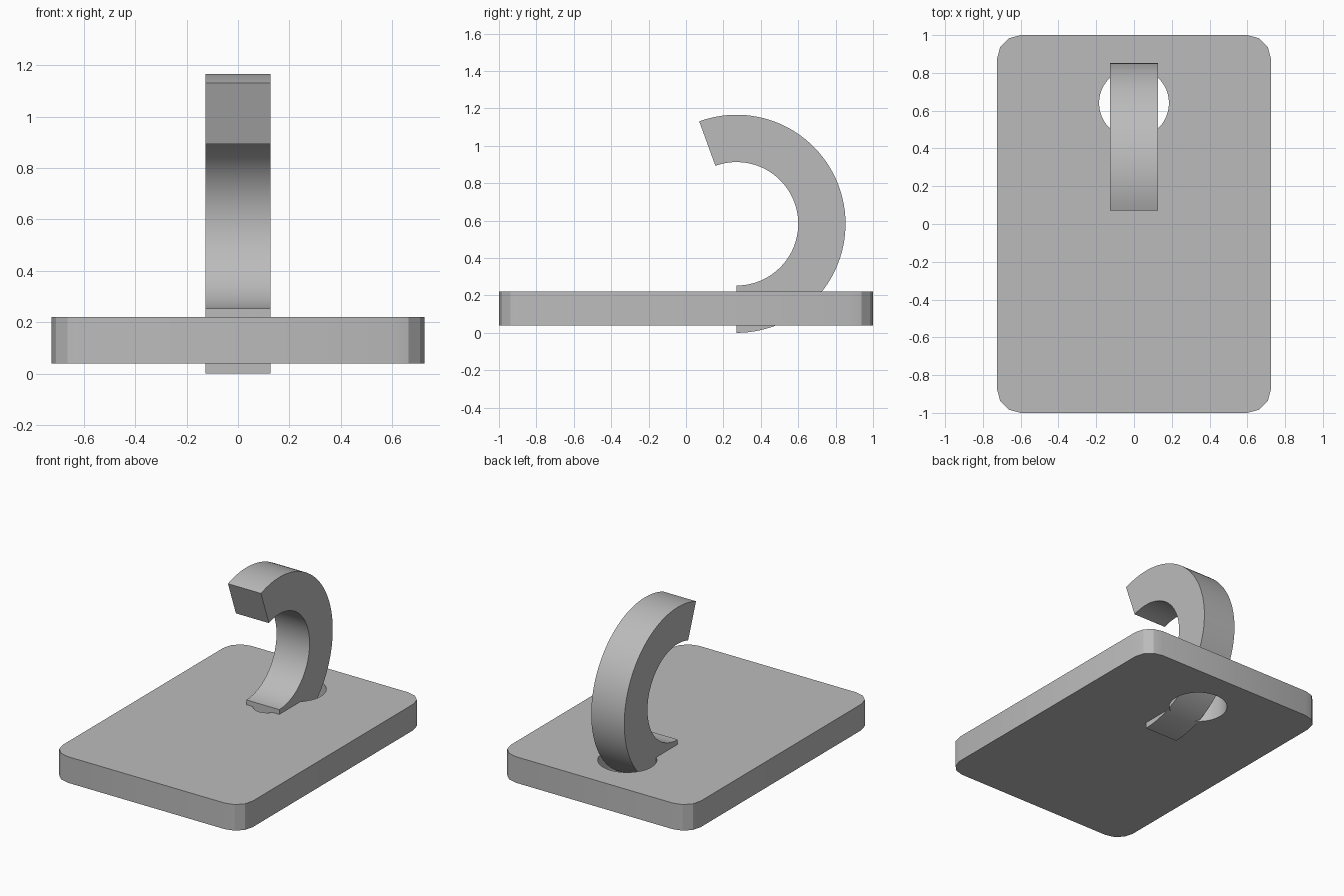
import bpy, bmesh
from math import sin, cos, radians, sqrt, atan2, degrees
from mathutils import Vector

if "Cube" in bpy.data.objects:
    bpy.data.objects.remove(bpy.data.objects["Cube"])

grey = bpy.data.materials.new("grey plastic")
grey.diffuse_color = (0.5, 0.5, 0.5, 1)
grey.use_nodes = True
grey.node_tree.nodes["Principled BSDF"].inputs["Base Color"].default_value = grey.diffuse_color


def arc(cx, cy, r, a0, a1, n):
    """Points on a circular arc, angles in degrees."""
    angles = [radians(a0 + (a1 - a0) * i / n) for i in range(n + 1)]
    return [(cx + r * cos(a), cy + r * sin(a)) for a in angles]


def prism(name, outline, to_3d, shift):
    """Extrude a flat outline along a vector."""
    bm = bmesh.new()
    face = bm.faces.new([bm.verts.new(to_3d(u, v)) for u, v in outline])
    top = bmesh.ops.extrude_face_region(bm, geom=[face])["geom"]
    bmesh.ops.translate(bm, vec=Vector(shift),
                        verts=[g for g in top if isinstance(g, bmesh.types.BMVert)])
    bmesh.ops.recalc_face_normals(bm, faces=bm.faces)
    mesh = bpy.data.meshes.new(name)
    bm.to_mesh(mesh)
    bm.free()
    mesh.materials.append(grey)
    obj = bpy.data.objects.new(name, mesh)
    bpy.context.collection.objects.link(obj)
    return obj


def shade(obj):
    bpy.ops.object.select_all(action="DESELECT")
    obj.select_set(True)
    bpy.context.view_layer.objects.active = obj
    bpy.ops.object.shade_smooth_by_angle(angle=radians(25))


# Base plate with rounded corners
R = 0.125
corners = [(1, 1, 0), (-1, 1, 90), (-1, -1, 180), (1, -1, 270)]
outline = [p for sx, sy, a in corners
           for p in arc(sx * (0.725 - R), sy * (1 - R), R, a, a + 90, 3)]
plate = prism("base_plate", outline, lambda u, v: (u, v, 0.04), (0, 0, 0.18))

# Keyhole: round hole with a narrow slot running forward
hole_y, hole_r, slot_y, slot_r = 0.64, 0.185, 0.32, 0.09
a = degrees(atan2(-sqrt(hole_r ** 2 - slot_r ** 2), slot_r))
keyhole = (arc(0, hole_y, hole_r, a, 180 - a, 40)
           + arc(0, slot_y, slot_r, 180, 360, 16))
cutter = prism("keyhole_cutter", keyhole, lambda u, v: (u, v, -0.1), (0, 0, 0.5))
cut = plate.modifiers.new("keyhole", "BOOLEAN")
cut.operation, cut.solver, cut.object = "DIFFERENCE", "EXACT", cutter
bpy.context.view_layer.objects.active = plate
bpy.ops.object.modifier_apply(modifier=cut.name)
bpy.data.objects.remove(cutter)
shade(plate)

# Curved hook passing through the keyhole
profile = arc(0.27, 0.583, 0.583, -90, 110, 64) + arc(0.27, 0.583, 0.33, 110, -90, 64)
hook = prism("hook", profile, lambda u, v: (-0.126, u, v), (0.252, 0, 0))
shade(hook)
